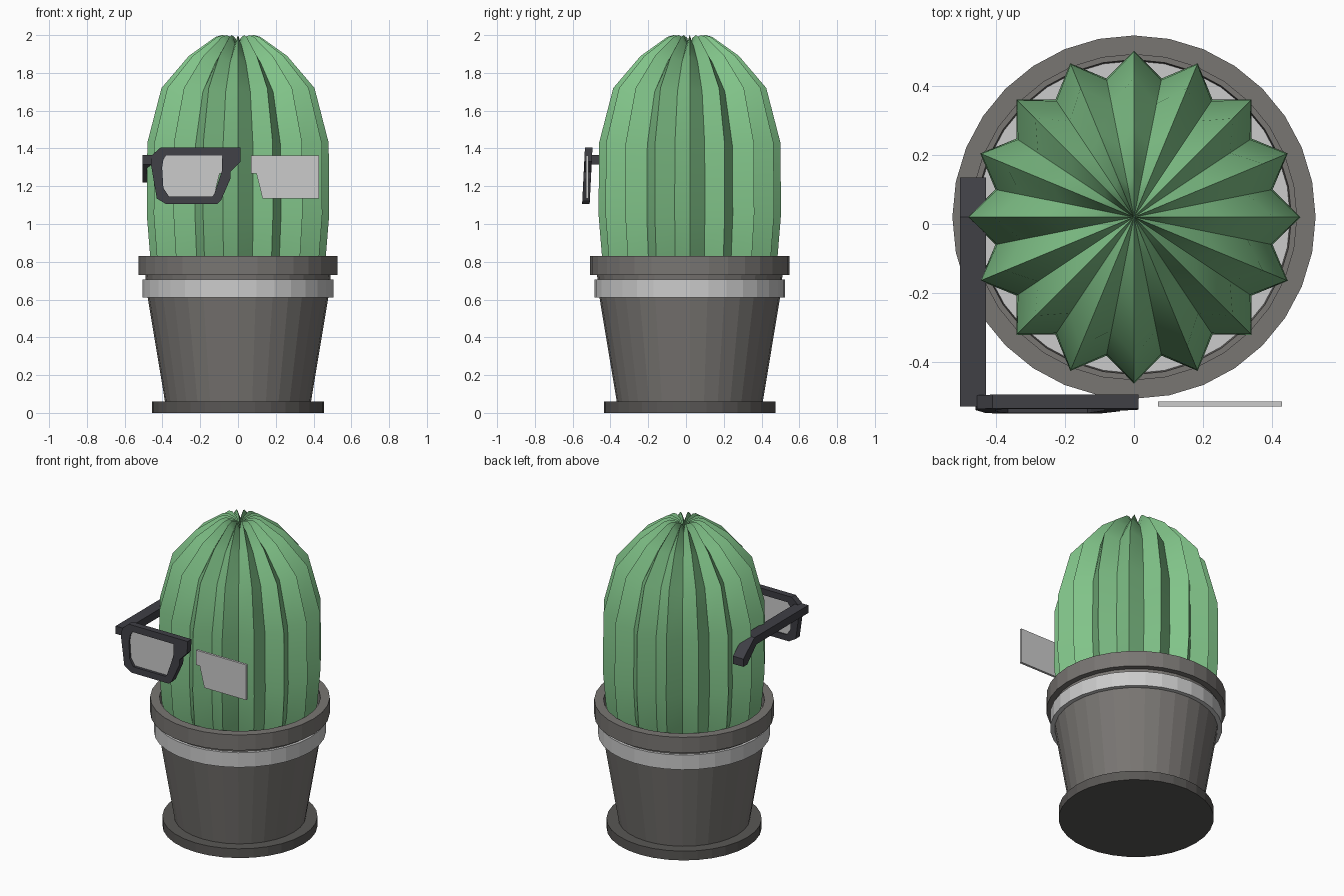
import bpy, bmesh, math

if "Cube" in bpy.data.objects:
    bpy.data.objects.remove(bpy.data.objects["Cube"])

CY = 0.02  # pot and cactus axis


def material(name, rgb):
    m = bpy.data.materials.new(name)
    m.diffuse_color = (*rgb, 1)
    m.use_nodes = True
    m.node_tree.nodes["Principled BSDF"].inputs["Base Color"].default_value = m.diffuse_color
    return m


green = material("green", (0.22, 0.55, 0.25))
dark = material("dark_pot", (0.19, 0.18, 0.17))
base_dark = material("dark_base", (0.10, 0.095, 0.09))
black = material("black", (0.05, 0.05, 0.06))


def finish(name, bm, mat=None, smooth=None):
    bmesh.ops.remove_doubles(bm, verts=bm.verts, dist=1e-5)
    bmesh.ops.recalc_face_normals(bm, faces=bm.faces)
    me = bpy.data.meshes.new(name)
    bm.to_mesh(me)
    bm.free()
    ob = bpy.data.objects.new(name, me)
    bpy.context.collection.objects.link(ob)
    if mat:
        me.materials.append(mat)
    if smooth:
        bpy.context.view_layer.objects.active = ob
        ob.select_set(True)
        bpy.ops.object.shade_smooth_by_angle(angle=math.radians(smooth))
        ob.select_set(False)
    return ob


def skin(bm, rows):
    """Join neighbouring closed rows of vertices with quads."""
    n = len(rows[0])
    for a, b in zip(rows, rows[1:]):
        for i in range(n):
            j = (i + 1) % n
            bm.faces.new((a[i], a[j], b[j], b[i]))


def lathe(name, profile, mat=None, closed=True, n=32):
    bm = bmesh.new()
    rows = [[bm.verts.new((r * math.cos(math.tau * i / n), CY + r * math.sin(math.tau * i / n), z))
             for i in range(n)] for r, z in profile if r > 0]
    skin(bm, rows + [rows[0]] if closed else rows)
    if not closed:
        bm.faces.new(rows[0])
        bm.faces.new(rows[-1])
    return finish(name, bm, mat)


def prism(name, pts, to3d, d0, d1, mat=None):
    bm = bmesh.new()
    rows = [[bm.verts.new(to3d(a, b, d)) for a, b in pts] for d in (d0, d1)]
    skin(bm, rows)
    for r in rows:
        bm.faces.new(r)
    return finish(name, bm, mat)


# Pot
lathe("saucer", [(0.455, 0), (0.455, 0.06)], base_dark, closed=False)
lathe("pot_body", [(0.385, 0.05), (0.478, 0.61), (0.492, 0.74), (0.457, 0.74),
                   (0.445, 0.61), (0.36, 0.05)], dark)
lathe("pot_band", [(0.505, 0.61), (0.505, 0.705), (0.47, 0.705), (0.47, 0.61)])
lathe("pot_rim", [(0.527, 0.73), (0.527, 0.83), (0.472, 0.83), (0.472, 0.73)], dark)
lathe("soil", [(0.45, 0.66), (0.458, 0.70)], closed=False)

# Ribbed cactus: ridge radius, ridge height, valley radius, valley height
bm = bmesh.new()
RIBS = 16
rings = [(0.41, 0.66, 0.35, 0.66), (0.465, 0.83, 0.395, 0.83), (0.483, 1.05, 0.41, 1.05),
         (0.48, 1.43, 0.405, 1.42), (0.405, 1.72, 0.335, 1.70), (0.26, 1.89, 0.215, 1.855),
         (0.12, 1.99, 0.10, 1.945), (0.085, 2.0, 0.065, 1.955), (0.035, 1.985, 0.03, 1.94)]
rows = []
for ridge_r, ridge_z, valley_r, valley_z in rings:
    row = []
    for i in range(2 * RIBS):
        r, z = (valley_r, valley_z) if i % 2 else (ridge_r, ridge_z)
        t = math.pi * i / RIBS
        row.append(bm.verts.new((r * math.cos(t), CY + r * math.sin(t), z)))
    rows.append(row)
skin(bm, rows)
bm.faces.new(rows[0])
tip = bm.verts.new((0, CY, 1.93))
for i in range(2 * RIBS):
    bm.faces.new((rows[-1][i], rows[-1][(i + 1) % (2 * RIBS)], tip))
finish("cactus", bm, green, smooth=35)

# Glasses frame (one side), leaning slightly forward at the bottom
outer = [(-.41, 1.405), (.013, 1.405), (.013, 1.33), (-.04, 1.275), (-.04, 1.24), (-.09, 1.125),
         (-.11, 1.105), (-.38, 1.105), (-.43, 1.135), (-.46, 1.31), (-.455, 1.365)]
inner = [(-.38, 1.363), (-.085, 1.363), (-.085, 1.345), (-.085, 1.30), (-.085, 1.28), (-.125, 1.16),
         (-.135, 1.145), (-.365, 1.145), (-.395, 1.19), (-.402, 1.30), (-.395, 1.34)]


def on_front(x, z, y):
    return (x, y - 0.05 * (1.405 - z), z)


bm = bmesh.new()
rows = [[bm.verts.new(on_front(x, z, y)) for x, z in pts]
        for pts, y in ((outer, -.535), (outer, -.495), (inner, -.495), (inner, -.535))]
skin(bm, rows + [rows[0]])
finish("glasses_frame", bm, black)

# Temple arm with a bent ear end
arm = [(-.53, 1.365), (.02, 1.365), (.135, 1.27), (.135, 1.22), (.095, 1.22), (0, 1.315), (-.53, 1.315)]
prism("glasses_arm", arm, lambda y, z, x: (x, y, z), -0.505, -0.43, black)

# Lenses, mirrored
lens = [(.07, 1.363), (.43, 1.363), (.43, 1.135), (.13, 1.135), (.097, 1.268), (.07, 1.268)]
for side, name in ((1, "right_lens"), (-1, "left_lens")):
    prism(name, lens, lambda x, z, y: (side * x, y, z), -0.53, -0.515)
